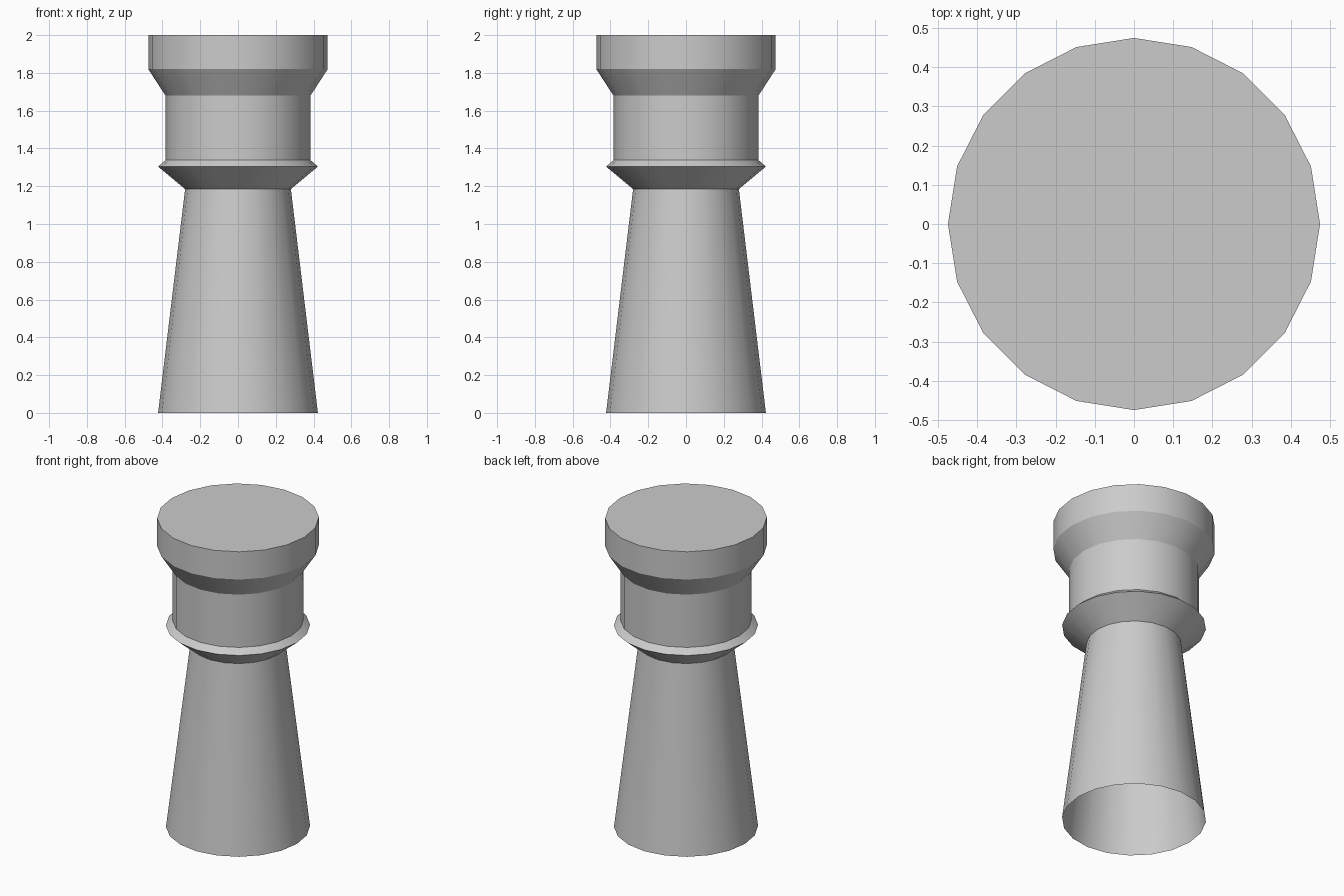
import bpy, bmesh
from math import cos, sin, tau, radians

if "Cube" in bpy.data.objects:
    bpy.data.objects.remove(bpy.data.objects["Cube"])

SIDES = 20

# Outline of the tower as (radius, height), bottom to top
profile = [(0.423, 0), (0.28, 1.185), (0.423, 1.304), (0.384, 1.338),
           (0.384, 1.68), (0.475, 1.82), (0.475, 2.0)]

# Turned shell: open at the foot, flat cap on top
bm = bmesh.new()
rings = [[bm.verts.new((r * cos(tau * i / SIDES), r * sin(tau * i / SIDES), z))
          for i in range(SIDES)] for r, z in profile]
for low, high in zip(rings, rings[1:]):
    for i in range(SIDES):
        j = (i + 1) % SIDES
        bm.faces.new((low[i], low[j], high[j], high[i]))
bm.faces.new(rings[-1])

mesh = bpy.data.meshes.new("round_tower")
bm.to_mesh(mesh)
bm.free()
tower = bpy.data.objects.new("round_tower", mesh)
bpy.context.collection.objects.link(tower)

# Smooth around the sides, crisp at each step of the outline
bpy.context.view_layer.objects.active = tower
tower.select_set(True)
bpy.ops.object.shade_smooth_by_angle(angle=radians(30))
